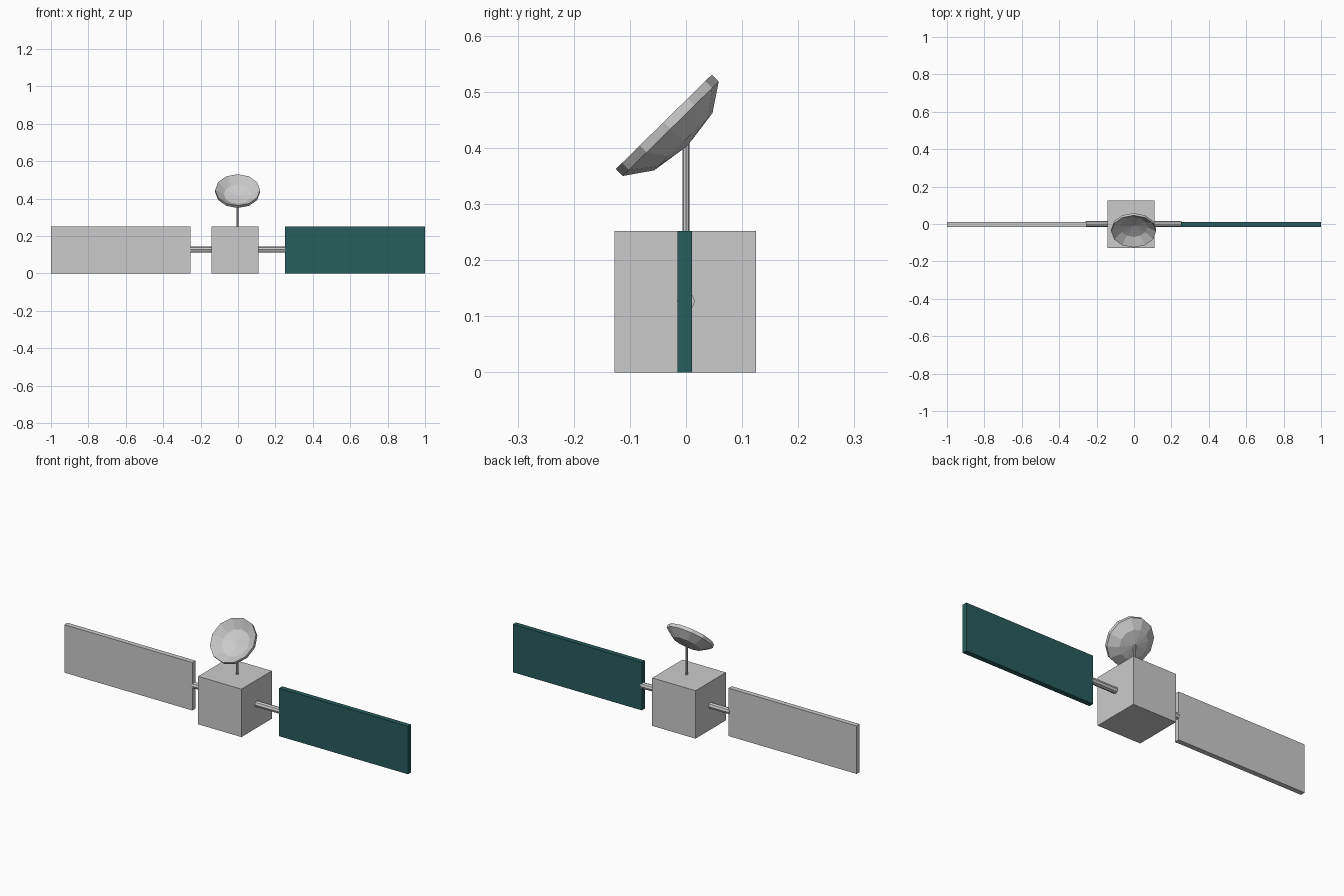
import bpy, bmesh, math
from mathutils import Vector

if "Cube" in bpy.data.objects:
    bpy.data.objects.remove(bpy.data.objects["Cube"])


def box(name, lo, hi):
    lo, hi = Vector(lo), Vector(hi)
    bpy.ops.mesh.primitive_cube_add(size=1, location=(lo + hi) / 2)
    ob = bpy.context.object
    ob.name = name
    ob.scale = hi - lo
    return ob


def rod(name, start, end, radius, sides=8):
    start, end = Vector(start), Vector(end)
    d = end - start
    bpy.ops.mesh.primitive_cylinder_add(vertices=sides, radius=radius, depth=d.length,
                                        location=(start + end) / 2)
    ob = bpy.context.object
    ob.name = name
    ob.rotation_euler = d.to_track_quat('Z', 'Y').to_euler()
    return ob


def lathe(name, profile, sides):
    # closed profile of (radius, height), starting and ending on the axis
    bm = bmesh.new()
    rings = []
    for r, h in profile:
        if r == 0:
            rings.append([bm.verts.new((0, 0, h))] * sides)
        else:
            rings.append([bm.verts.new((r * math.cos(a), r * math.sin(a), h))
                          for a in (2 * math.pi * i / sides for i in range(sides))])
    for a, b in zip(rings, rings[1:]):
        for i in range(sides):
            j = (i + 1) % sides
            bm.faces.new(list(dict.fromkeys((a[i], a[j], b[j], b[i]))))
    bmesh.ops.recalc_face_normals(bm, faces=bm.faces)
    mesh = bpy.data.meshes.new(name)
    bm.to_mesh(mesh)
    bm.free()
    ob = bpy.data.objects.new(name, mesh)
    bpy.context.collection.objects.link(ob)
    return ob


# Body and the spar that carries the panels
box("body", (-0.143, -0.127, 0), (0.109, 0.125, 0.252))
rod("panel_spar", (-0.26, 0, 0.127), (0.255, 0, 0.127), 0.016)

# Solar panels, one grey and one dark teal
box("left_solar_panel", (-1, -0.0155, 0), (-0.255, 0.0105, 0.252))
right = box("right_solar_panel", (0.25, -0.0155, 0), (1, 0.0105, 0.252))
teal = bpy.data.materials.new("dark_teal")
teal.diffuse_color = (0.021, 0.11, 0.11, 1)
teal.use_nodes = True
teal.node_tree.nodes["Principled BSDF"].inputs["Base Color"].default_value = teal.diffuse_color
right.data.materials.append(teal)

# Antenna mast
rod("antenna_mast", (-0.003, 0, 0.245), (-0.003, 0, 0.41), 0.006)

# Faceted dish shell, tilted up towards the front
dish = lathe("antenna_dish", [(0, -0.06), (0.073, -0.0495), (0.12, -0.0173),
                              (0.12, 0), (0.073, -0.0322), (0, -0.0427)], 12)
dish.location = (-0.002, -0.0395, 0.4465)
dish.rotation_euler.x = math.radians(44.5)
